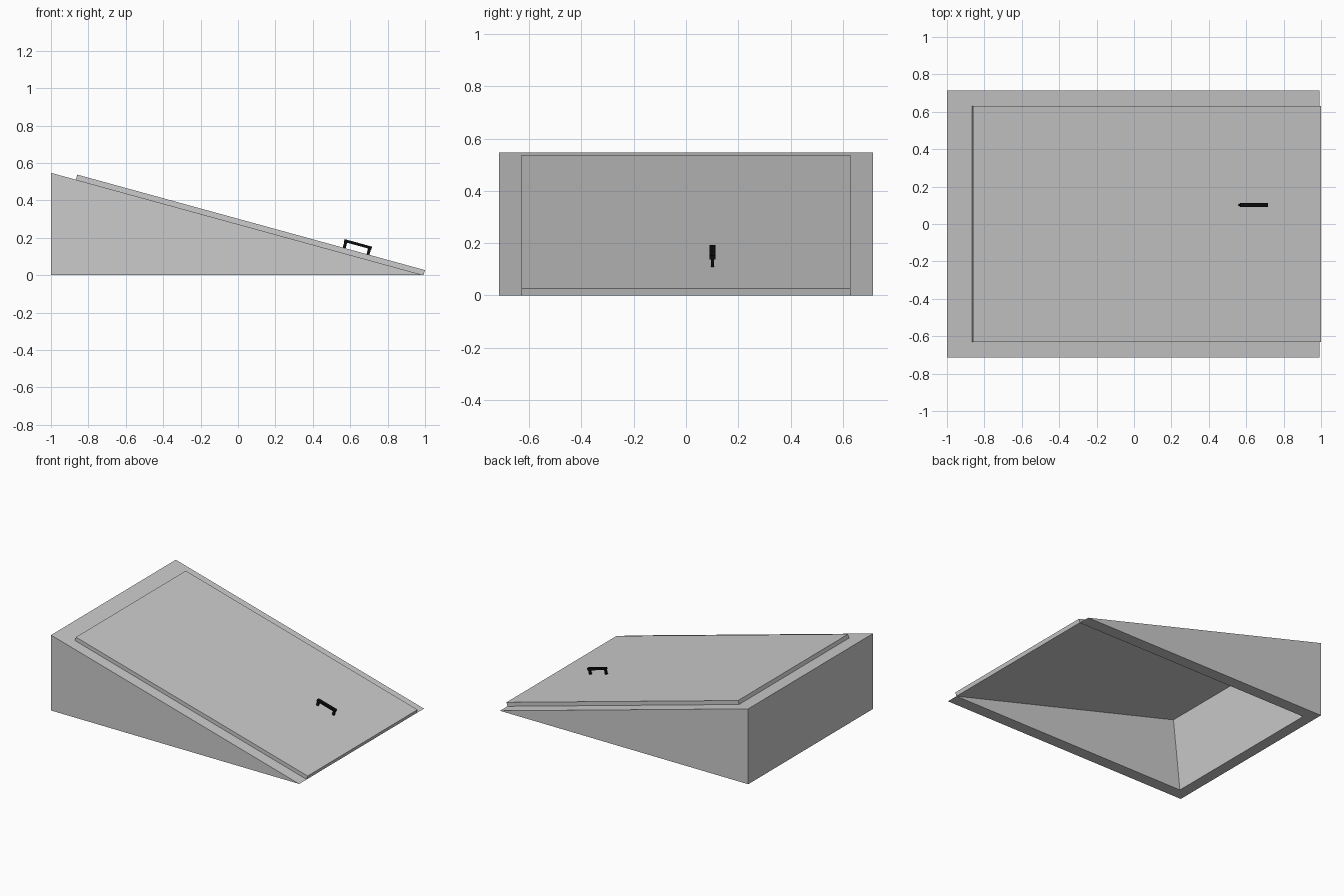
import bpy, bmesh, math
from mathutils import Matrix

if "Cube" in bpy.data.objects:
    bpy.data.objects.remove(bpy.data.objects["Cube"])

TOP_X, TOP_Z, TIP_X = -1.0, 0.547, 0.992
ANGLE = math.atan2(TOP_Z, TIP_X - TOP_X)
SLOPE_LEN = math.hypot(TOP_Z, TIP_X - TOP_X)
# Frame of the sloped top: x runs downhill, z is the slope normal
SLOPE = Matrix.Translation((TOP_X, 0, TOP_Z)) @ Matrix.Rotation(ANGLE, 4, 'Y')


def add_object(name, bm):
    bmesh.ops.recalc_face_normals(bm, faces=bm.faces)
    mesh = bpy.data.meshes.new(name)
    bm.to_mesh(mesh)
    bm.free()
    ob = bpy.data.objects.new(name, mesh)
    bpy.context.collection.objects.link(ob)
    return ob


def prism(name, profile, half_y):
    """Extrude an xz profile across y."""
    bm = bmesh.new()
    face = bm.faces.new([bm.verts.new((x, -half_y, z)) for x, z in profile])
    ext = bmesh.ops.extrude_face_region(bm, geom=[face])["geom"]
    verts = [v for v in ext if isinstance(v, bmesh.types.BMVert)]
    bmesh.ops.translate(bm, verts=verts, vec=(0, 2 * half_y, 0))
    return add_object(name, bm)


def slope_box(name, s, y, n):
    """Box given by (min, max) ranges in the slope frame."""
    bm = bmesh.new()
    bmesh.ops.create_cube(bm, size=1)
    for v in bm.verts:
        v.co = [(a + b) / 2 + c * (b - a) for (a, b), c in zip((s, y, n), v.co)]
    ob = add_object(name, bm)
    ob.matrix_world = SLOPE
    return ob


# Hollow wedge frame: back wall and two tapering side walls, open below
frame = prism("wedge_frame", [(TOP_X, 0), (TIP_X, 0), (TOP_X, TOP_Z)], 0.715)
cutter = prism("opening_cutter",
               [(-0.925, -0.05), (1.2, -0.05), (1.2, 0.6), (-0.855, 0.6)], 0.628)
cutter.hide_render = True
cutter.hide_viewport = True
cut = frame.modifiers.new("opening", 'BOOLEAN')
cut.operation = 'DIFFERENCE'
cut.solver = 'EXACT'
cut.object = cutter

# Door panel lying on the slope
slope_box("door_panel", (0.138, SLOPE_LEN), (-0.63, 0.63), (0, 0.028))

# Pull handle: bar on two legs
black = bpy.data.materials.new("black_metal")
black.diffuse_color = (0.004, 0.004, 0.004, 1)
black.use_nodes = True
black.node_tree.nodes["Principled BSDF"].inputs["Base Color"].default_value = black.diffuse_color
parts = [slope_box("handle_bar", (1.608, 1.76), (0.09, 0.112), (0.059, 0.074))]
for side, s in (("upper", 1.61), ("lower", 1.742)):
    parts.append(slope_box(f"handle_leg_{side}", (s, s + 0.016),
                           (0.095, 0.107), (0.026, 0.06)))
for part in parts:
    part.data.materials.append(black)
